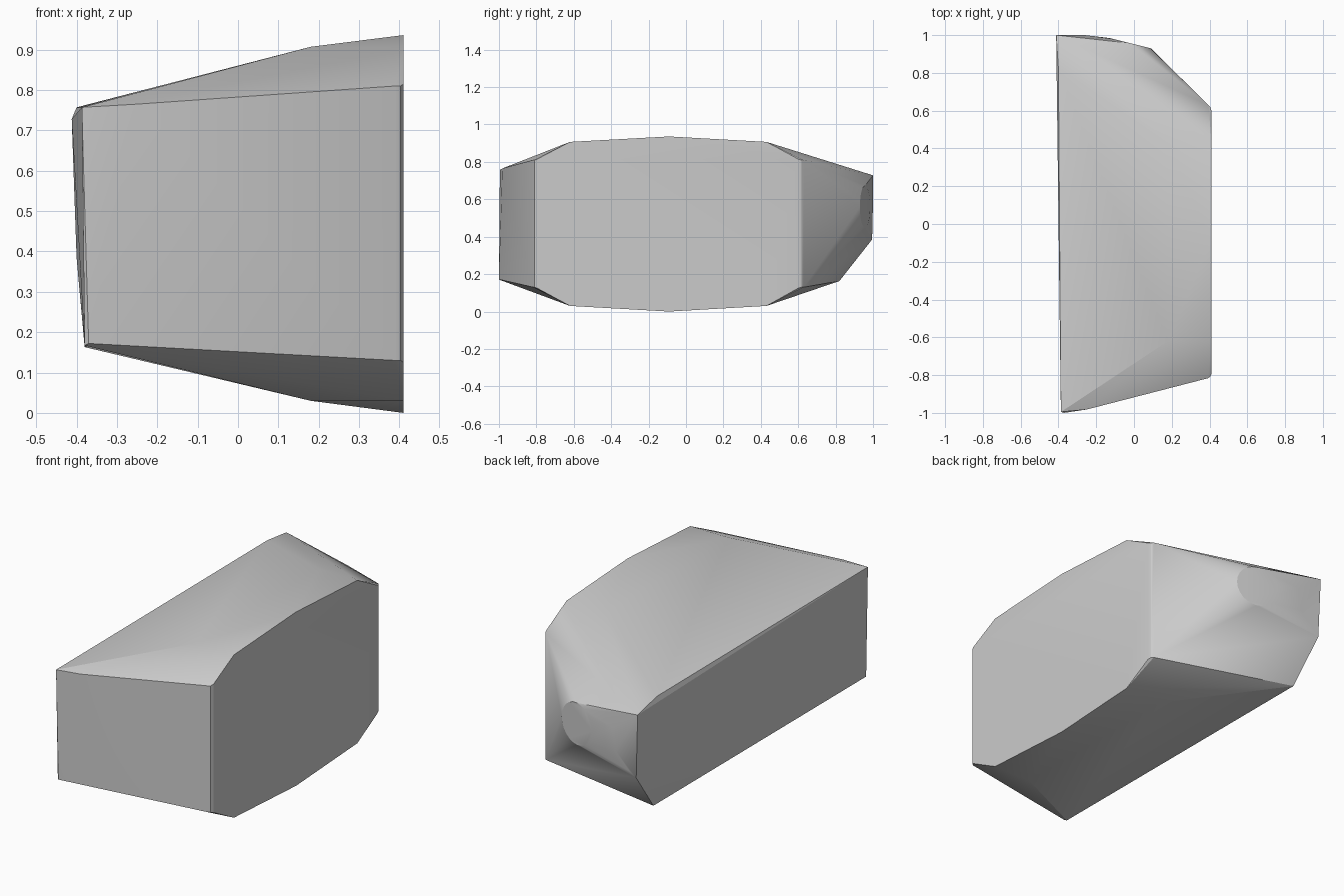
import bpy, bmesh, math
from mathutils import Vector

if "Cube" in bpy.data.objects:
    bpy.data.objects.remove(bpy.data.objects["Cube"])

points = []

# Flat right side: (y, bottom z, top z), with softened front and back corners
for y, lo, hi in [(-0.795, 0.125, 0.815), (-0.62, 0.03, 0.907), (-0.09, 0.0, 0.936),
                  (0.43, 0.03, 0.907), (0.60, 0.125, 0.815)]:
    points += [(0.41, y, lo), (0.41, y, hi)]
for x, y in [(0.403, -0.81), (0.39, -0.817), (0.405, 0.617), (0.395, 0.629)]:
    points += [(x, y, 0.13), (x, y, 0.81)]

# Shoulders where the top and bottom start to slope to the left
for y in (-0.62, 0.43):
    points += [(0.18, y, 0.03), (0.18, y, 0.907)]

# Left side and narrow front and back ends
points += [(-0.387, -0.995, 0.757), (-0.25, -0.982, 0.765),
           (-0.37, -1.0, 0.172), (-0.38, -0.99, 0.167),
           (-0.40, 0.82, 0.757), (-0.38, 0.82, 0.163),
           (-0.412, 1.0, 0.728), (-0.40, 0.995, 0.385),
           (-0.36, 0.995, 0.41), (-0.26, 1.0, 0.62), (-0.28, 0.998, 0.5)]

# Small round flat on the back
centre = Vector((-0.02, 0.957, 0.56))
side = Vector((0.22, -0.055, 0)).normalized()
for i in range(24):
    a = math.tau * i / 24
    points.append(centre + side * 0.113 * math.cos(a) + Vector((0, 0, 0.113 * math.sin(a))))

# Wrap the outline points in one convex body
bm = bmesh.new()
for p in points:
    bm.verts.new(p)
hull = bmesh.ops.convex_hull(bm, input=bm.verts[:])
bmesh.ops.delete(bm, geom=[v for v in bm.verts if not v.link_faces], context='VERTS')
bmesh.ops.dissolve_limit(bm, angle_limit=math.radians(0.5), verts=bm.verts[:], edges=bm.edges[:])
bmesh.ops.recalc_face_normals(bm, faces=bm.faces[:])
mesh = bpy.data.meshes.new("faceted_body")
bm.to_mesh(mesh)
bm.free()
body = bpy.data.objects.new("faceted_body", mesh)
bpy.context.collection.objects.link(body)
bpy.context.view_layer.objects.active = body
body.select_set(True)
bpy.ops.object.shade_smooth_by_angle(angle=math.radians(20))
